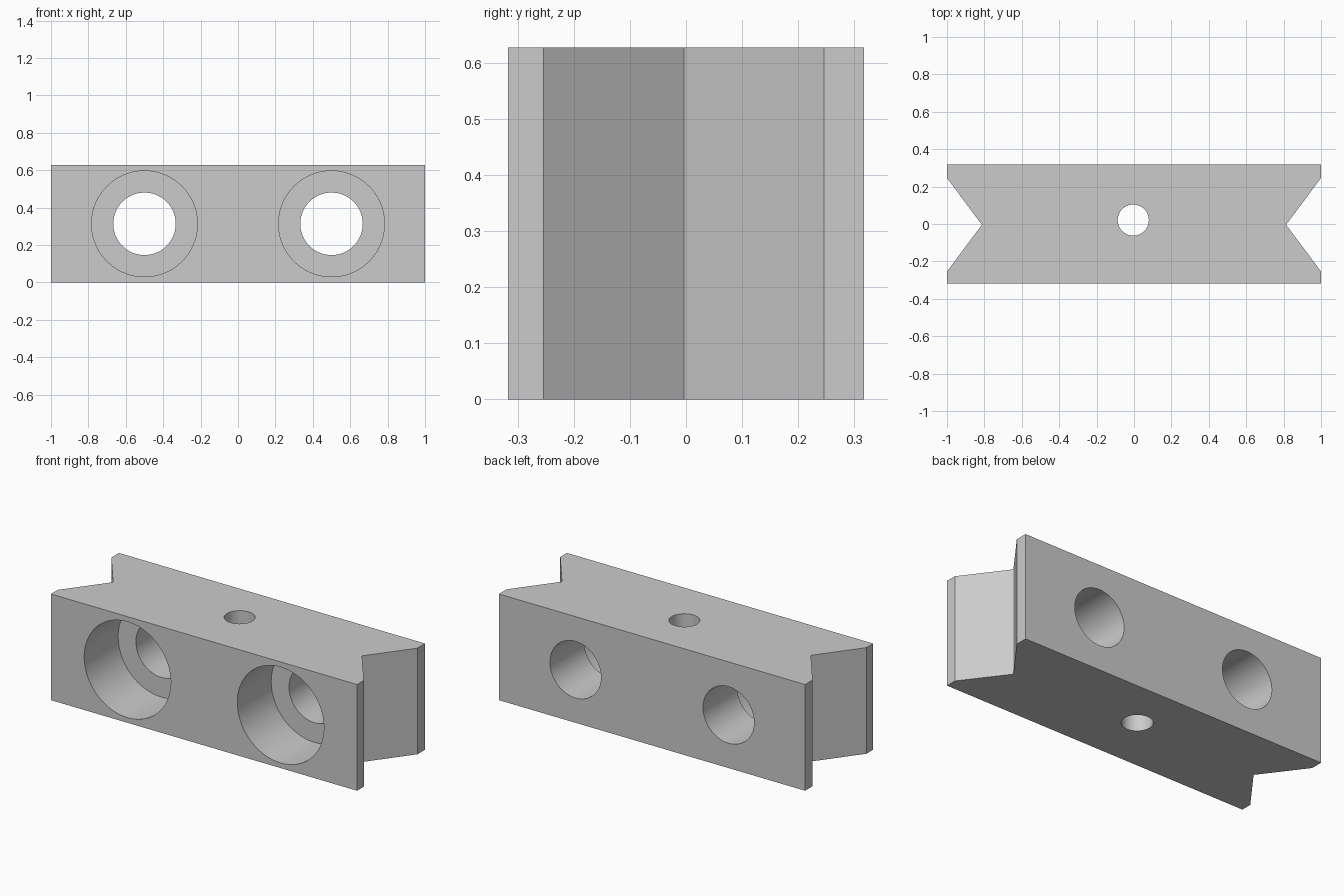
import bpy
import bmesh
import math

if "Cube" in bpy.data.objects:
    bpy.data.objects.remove(bpy.data.objects["Cube"], do_unlink=True)

HEIGHT = 0.627
HALF_DEPTH = 0.317

# Single grey finish
grey = bpy.data.materials.new("plain grey")
grey.use_nodes = True
colour = (0.6, 0.6, 0.6, 1)
grey.diffuse_color = colour
grey.node_tree.nodes["Principled BSDF"].inputs["Base Color"].default_value = colour

# Block: outline with a V notch at each end, extruded upwards
right_end = [(1, -HALF_DEPTH), (1, -0.254), (0.813, -0.004), (1, 0.246), (1, HALF_DEPTH)]
outline = right_end + [(-x, y) for x, y in reversed(right_end)]
bm = bmesh.new()
base = bm.faces.new([bm.verts.new((x, y, 0)) for x, y in outline])
top = bmesh.ops.extrude_face_region(bm, geom=[base])["geom"]
bmesh.ops.translate(bm, vec=(0, 0, HEIGHT),
                    verts=[v for v in top if isinstance(v, bmesh.types.BMVert)])
bmesh.ops.recalc_face_normals(bm, faces=bm.faces)
mesh = bpy.data.meshes.new("notched_block")
bm.to_mesh(mesh)
bm.free()
mesh.materials.append(grey)
block = bpy.data.objects.new("notched_block", mesh)
bpy.context.collection.objects.link(block)


def drill(name, radius, depth, location, along_y=False):
    """Cut a round hole into the block."""
    bpy.ops.mesh.primitive_cylinder_add(
        vertices=96, radius=radius, depth=depth, location=location,
        rotation=(math.pi / 2 if along_y else 0, 0, 0))
    cutter = bpy.context.object
    cutter.name = name
    cutter.data.materials.append(grey)
    cut = block.modifiers.new(name, 'BOOLEAN')
    cut.operation = 'DIFFERENCE'
    cut.solver = 'EXACT'
    cut.object = cutter
    bpy.ops.object.select_all(action='DESELECT')
    block.select_set(True)
    bpy.context.view_layer.objects.active = block
    bpy.ops.object.modifier_apply(modifier=name)
    bpy.data.objects.remove(cutter, do_unlink=True)


# Counterbored bolt holes, front to back
for side, x in (("right", -0.5), ("left", 0.5)):
    drill(side + "_counterbore", 0.283, 1, (x, -0.5, HEIGHT / 2), True)
    drill(side + "_bolt_hole", 0.167, 2, (x, 0, HEIGHT / 2), True)

# Small vertical hole through the middle
drill("centre_hole", 0.083, 2, (-0.004, 0.021, HEIGHT / 2))

# Smooth bores with crisp edges
bpy.ops.object.shade_smooth_by_angle(angle=math.radians(30))
